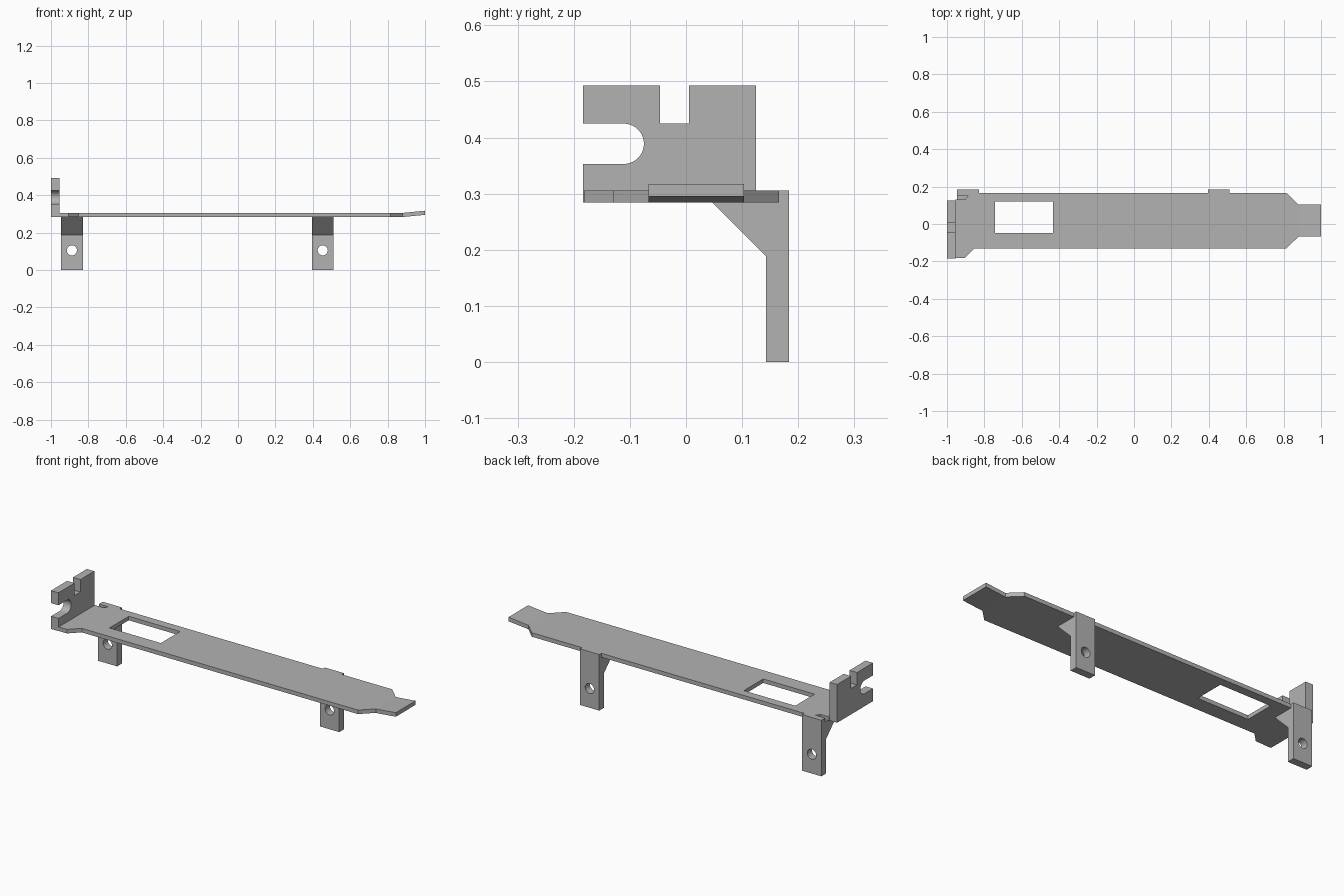
import bpy, bmesh
from math import cos, sin, pi, radians
from mathutils import Vector

cube = bpy.data.objects.get("Cube")
if cube:
    bpy.data.objects.remove(cube, do_unlink=True)

COLOUR = (0.45, 0.45, 0.45, 1)
metal = bpy.data.materials.new("grey metal")
metal.use_nodes = True
metal.diffuse_color = COLOUR
bsdf = next(n for n in metal.node_tree.nodes if n.type == 'BSDF_PRINCIPLED')
bsdf.inputs["Base Color"].default_value = COLOUR
bsdf.inputs["Roughness"].default_value = 0.6


def arc(u, v, r, start, end, steps):
    """Points along an arc, angles in radians."""
    return [(u + r * cos(start + (end - start) * i / steps),
             v + r * sin(start + (end - start) * i / steps))
            for i in range(steps + 1)]


def prism(name, axis, low, high, outline, holes=()):
    """Fill a 2D outline with holes and extrude it along an axis."""
    place = {'x': lambda u, v: (low, u, v),
             'y': lambda u, v: (u, low, v),
             'z': lambda u, v: (u, v, low)}[axis]
    step = Vector([(high - low) * (axis == a) for a in 'xyz'])
    bm = bmesh.new()
    edges = []
    for loop in (outline, *holes):
        vs = [bm.verts.new(place(*p)) for p in loop]
        edges += [bm.edges.new((vs[i - 1], vs[i])) for i in range(len(vs))]
    bmesh.ops.triangle_fill(bm, use_beauty=True, use_dissolve=False, edges=edges)
    result = bmesh.ops.extrude_face_region(bm, geom=bm.faces[:], use_keep_orig=True)
    moved = [g for g in result["geom"] if isinstance(g, bmesh.types.BMVert)]
    bmesh.ops.translate(bm, verts=moved, vec=step)
    bmesh.ops.recalc_face_normals(bm, faces=bm.faces[:])
    mesh = bpy.data.meshes.new(name)
    bm.to_mesh(mesh)
    bm.free()
    mesh.materials.append(metal)
    obj = bpy.data.objects.new(name, mesh)
    bpy.context.collection.objects.link(obj)
    bpy.ops.object.select_all(action='DESELECT')
    obj.select_set(True)
    bpy.context.view_layer.objects.active = obj
    bpy.ops.object.shade_smooth_by_angle(angle=radians(30))
    return obj


BOTTOM, TOP = 0.284, 0.306
FOLD = -0.955          # inner face of the upright flange
BEND = 0.888           # start of the raised tongue
BACK, REAR = 0.166, 0.184
LEGS = {"right_leg": -0.888, "left_leg": 0.453}
HALF = 0.058

# Long flat plate with leg tabs, relief slot and window
plate_outline = [
    (FOLD, -0.182), (-0.905, -0.182), (-0.852, -0.13), (0.815, -0.13),
    (0.88, -0.067), (BEND, -0.067), (BEND, 0.103), (0.88, 0.103), (0.815, BACK),
    (0.511, BACK), (0.511, REAR), (0.395, REAR), (0.395, BACK),
    (-0.83, BACK), (-0.83, REAR), (-0.946, REAR), (-0.946, 0.152),
    (-0.886, 0.152), (-0.904, 0.13), (FOLD, 0.13)]
window = [(-0.743, -0.047), (-0.433, -0.047), (-0.433, 0.119), (-0.743, 0.119)]
prism("plate", 'z', BOTTOM, TOP, plate_outline, [window])

# Tongue sloping up at the far end
prism("tongue", 'y', -0.067, 0.103,
      [(BEND, BOTTOM), (1, 0.295), (1, 0.317), (BEND, TOP)])

# Upright flange with a top notch and a round-ended side slot
flange = [(-0.184, BOTTOM), (0.125, BOTTOM), (0.125, 0.493),
          (0.005, 0.493), (0.005, 0.425), (-0.046, 0.425), (-0.046, 0.493),
          (-0.184, 0.493), (-0.184, 0.425)]
flange += arc(-0.111, 0.389, 0.036, pi / 2, -pi / 2, 20) + [(-0.184, 0.353)]
prism("end_flange", 'x', -1, FOLD, flange)

# Legs: drilled tab plus a sloping gusset under the plate
for name, x in LEGS.items():
    tab = [(x - HALF, 0), (x + HALF, 0), (x + HALF, BOTTOM), (x - HALF, BOTTOM)]
    hole = arc(x, 0.105, 0.027, 0, 2 * pi, 32)[:-1]
    prism(name, 'y', 0.143, REAR, tab, [hole])
    prism(name + "_gusset", 'x', x - HALF, x + HALF,
          [(0.047, BOTTOM), (0.143, 0.188), (0.143, BOTTOM)])
